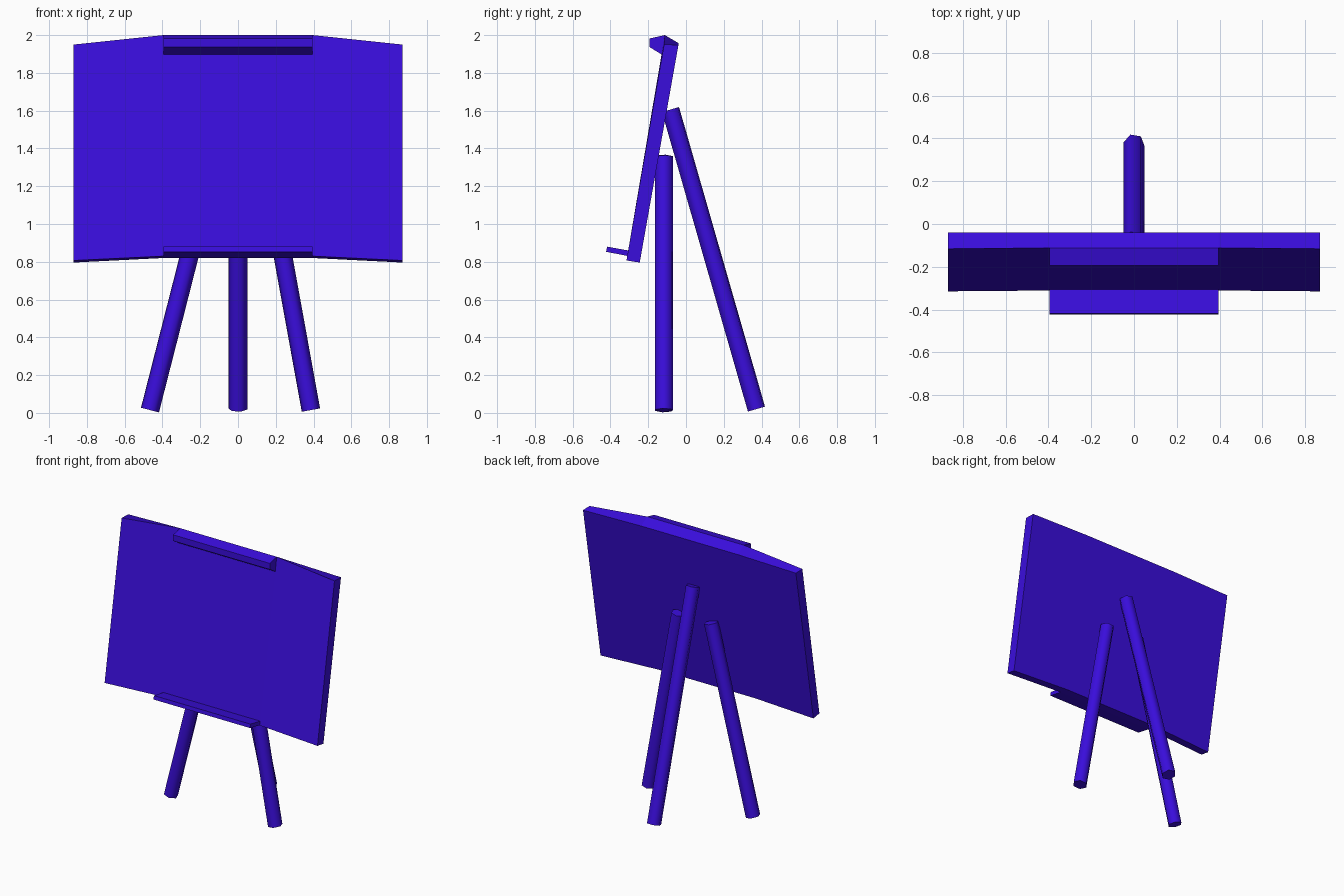
import bpy, bmesh, math
from mathutils import Vector, Matrix

if "Cube" in bpy.data.objects:
    bpy.data.objects.remove(bpy.data.objects["Cube"], do_unlink=True)

# Single blue paint
blue = bpy.data.materials.new("blue paint")
blue.use_nodes = True
blue.diffuse_color = (0.042, 0.004, 0.72, 1)
blue.node_tree.nodes["Principled BSDF"].inputs["Base Color"].default_value = blue.diffuse_color


def finish(bm, name):
    bmesh.ops.recalc_face_normals(bm, faces=bm.faces[:])
    mesh = bpy.data.meshes.new(name)
    bm.to_mesh(mesh)
    bm.free()
    mesh.materials.append(blue)
    obj = bpy.data.objects.new(name, mesh)
    bpy.context.collection.objects.link(obj)
    return obj


def loft(name, sections):
    """Skin (x, [(y, z), ...]) cross-sections along x and cap both ends."""
    bm = bmesh.new()
    rings = [[bm.verts.new((x, y, z)) for y, z in pts] for x, pts in sections]
    n = len(rings[0])
    for a, b in zip(rings, rings[1:]):
        for i in range(n):
            j = (i + 1) % n
            bm.faces.new((a[i], a[j], b[j], b[i]))
    bm.faces.new(rings[0])
    bm.faces.new(rings[-1])
    return finish(bm, name)


def leg(name, bottom, top, radius=0.05):
    """Six-sided post between two points."""
    a, b = Vector(bottom), Vector(top)
    turn = Vector((0, 0, 1)).rotation_difference(b - a).to_matrix().to_4x4()
    place = Matrix.Translation((a + b) / 2) @ turn
    bm = bmesh.new()
    bmesh.ops.create_cone(bm, cap_ends=True, segments=6, radius1=radius,
                          radius2=radius, depth=(b - a).length,
                          matrix=place @ Matrix.Rotation(math.radians(20), 4, 'Z'))
    obj = finish(bm, name)
    bpy.ops.object.select_all(action='DESELECT')
    obj.select_set(True)
    bpy.context.view_layer.objects.active = obj
    bpy.ops.object.shade_smooth_by_angle(angle=math.radians(70))


# Leaning board with a raised middle
edge = [(-0.315, 0.807), (-0.245, 0.796), (-0.04, 1.948), (-0.116, 1.95)]
middle = [(-0.311, 0.83), (-0.241, 0.82), (-0.04, 1.958), (-0.112, 2.0)]
loft("board", [(-0.87, edge), (-0.395, middle), (0.395, middle), (0.87, edge)])

# Paper clip at the top and tray at the bottom
clip = [(-0.193, 1.937), (-0.193, 1.982), (-0.112, 2.0), (-0.105, 1.96), (-0.124, 1.894)]
tray = [(-0.423, 0.853), (-0.418, 0.88), (-0.29, 0.857), (-0.295, 0.828)]
for name, pts in (("top_clip", clip), ("tray", tray)):
    loft(name, [(-0.395, pts), (0.395, pts)])

# Three legs
leg("right_front_leg", (-0.466, -0.117, 0.015), (-0.124, -0.117, 1.355))
leg("left_front_leg", (0.386, -0.117, 0.015), (0.143, -0.117, 1.355))
leg("back_leg", (0, 0.373, 0.02), (0, -0.082, 1.606))
